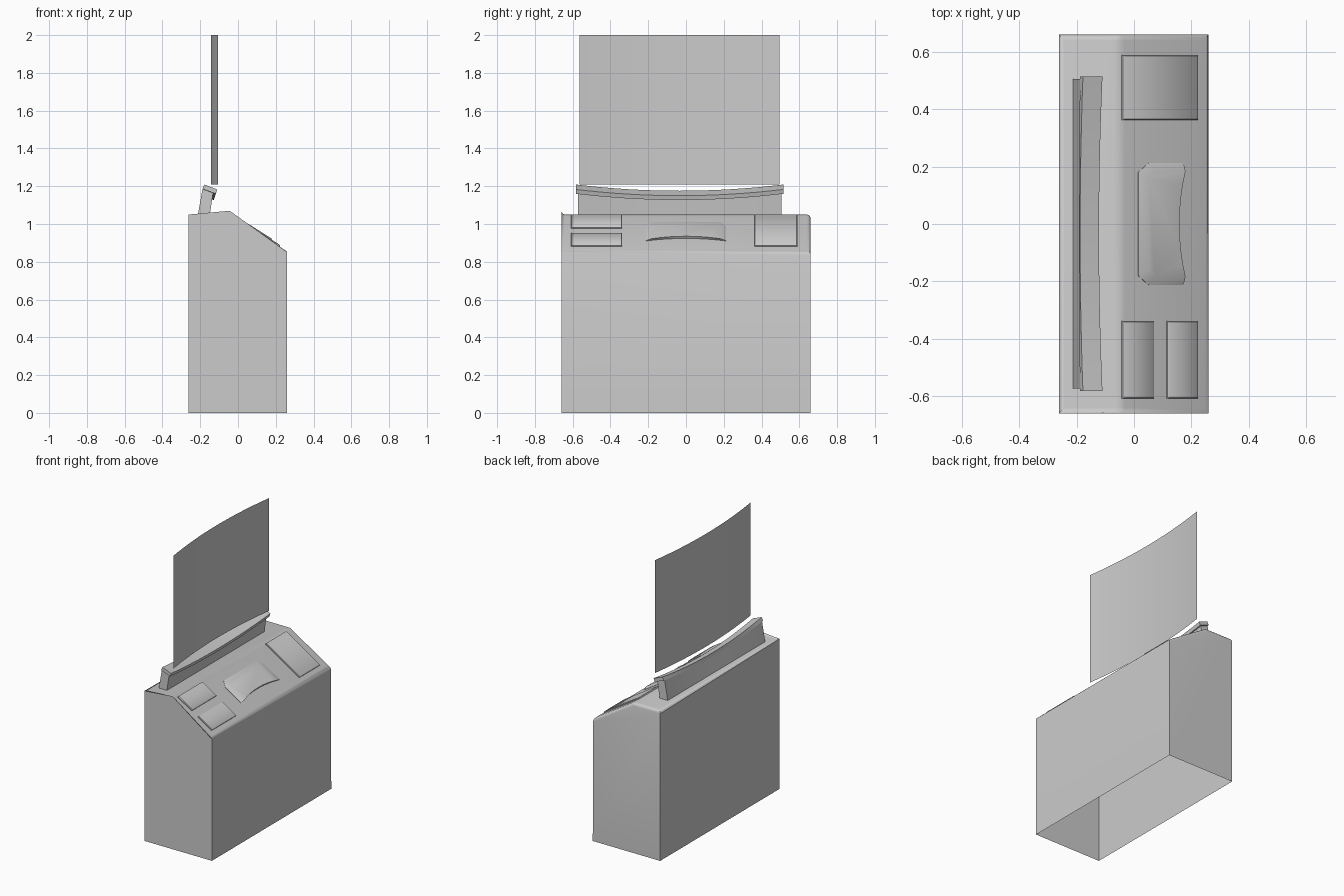
import bpy, bmesh, math

if "Cube" in bpy.data.objects:
    bpy.data.objects.remove(bpy.data.objects["Cube"])


def finish(name, bm, angle=35, normals=True):
    if normals:
        bmesh.ops.recalc_face_normals(bm, faces=bm.faces)
    me = bpy.data.meshes.new(name)
    bm.to_mesh(me)
    bm.free()
    ob = bpy.data.objects.new(name, me)
    bpy.context.collection.objects.link(ob)
    bpy.ops.object.select_all(action='DESELECT')
    ob.select_set(True)
    bpy.context.view_layer.objects.active = ob
    bpy.ops.object.shade_smooth_by_angle(angle=math.radians(angle))
    return ob


def loft(bm, rings, closed=True, caps=(True, True)):
    loops = [[bm.verts.new(p) for p in r] for r in rings]
    n = len(loops[0])
    for a, b in zip(loops, loops[1:]):
        for i in range(n if closed else n - 1):
            j = (i + 1) % n
            bm.faces.new((a[i], a[j], b[j], b[i]))
    if caps[0]:
        bm.faces.new(loops[0])
    if caps[1]:
        bm.faces.new(loops[-1])


# cabinet: side profile extruded along y, open underneath, softened top edges
profile = [(-0.262, 0), (0.26, 0), (0.26, 0.855), (-0.05, 1.05), (-0.262, 1.05)]
bm = bmesh.new()
loft(bm, [[(x, y, z) for x, z in profile] for y in (-0.66, 0.66)])
bm.faces.ensure_lookup_table()
bottom = [f for f in bm.faces if all(v.co.z < 0.01 for v in f.verts)]
bmesh.ops.delete(bm, geom=bottom, context='FACES_ONLY')
edges = [e for e in bm.edges if all(v.co.z > 0.5 for v in e.verts)]
bmesh.ops.bevel(bm, geom=edges, offset=0.02, segments=3, profile=0.5, affect='EDGES')
finish("cabinet", bm)

# sloped control face: point at x, y raised by h along the face normal
TILT = math.atan2(0.195, 0.31)


def on_slope(x, y, h):
    z = 1.05 - (x + 0.05) * math.tan(TILT)
    return (x + h * math.sin(TILT), y, z + h * math.cos(TILT))


def pad(name, x0, x1, y0, y1):
    bm = bmesh.new()
    rings = []
    for h, d in ((-0.01, 0), (0.006, 0), (0.009, 0.004)):
        rings.append([on_slope(x, y, h) for x, y in
                      ((x0 + d, y0 + d), (x1 - d, y0 + d), (x1 - d, y1 - d), (x0 + d, y1 - d))])
    loft(bm, rings)
    finish(name, bm)


pad("touch_pad", -0.042, 0.22, 0.362, 0.59)
pad("upper_slot_plate", -0.042, 0.066, -0.608, -0.338)
pad("lower_slot_plate", 0.114, 0.22, -0.608, -0.338)

# centre hand rest: chamfered upper corners, scooped lower edge
def rest_ring(h, d):
    lower = [(0.172 - 0.021 * (1 - (t / 4) ** 2), t / 4 * (0.213 - d)) for t in range(-4, 5)]
    upper = [(0.05 + d * 0.5, 0.213 - d), (0.014 + d, 0.18 - d * 0.7),
             (0.014 + d, -0.18 + d * 0.7), (0.05 + d * 0.5, -0.213 + d)]
    return [on_slope(x, y, h) for x, y in lower + upper]


bm = bmesh.new()
loft(bm, [rest_ring(-0.01, 0), rest_ring(0.002, 0), rest_ring(0.014, 0.03)])
finish("hand_rest", bm)


# curved screen support: cross-sections swept along y, dipping in the middle
def sweep(name, half, section, closed=True):
    bm = bmesh.new()
    rings = []
    for i in range(17):
        t = i / 8 - 1
        k = 1 - t * t
        rings.append([(x + kx * k, -0.034 + half * t, z + kz * k)
                      for x, z, kx, kz in section])
    loft(bm, rings, closed, (closed, closed))
    return finish(name, bm, normals=closed)


sweep("screen_base", 0.539, [(-0.213, 1.045, 0, 0), (-0.15, 1.045, 0, 0),
                            (-0.132, 1.165, -0.008, -0.033), (-0.188, 1.185, 0, -0.033)])
sweep("screen_bar", 0.549, [(-0.178, 1.209, -0.01, -0.033), (-0.11, 1.183, -0.012, -0.033),
                           (-0.118, 1.16, -0.01, -0.033), (-0.188, 1.186, -0.004, -0.033)])

# thin screen sheet, concave towards the control side
sweep("screen", 0.53, [(-0.106, 1.21, -0.038, 0), (-0.106, 2.0, -0.038, 0)], closed=False)
